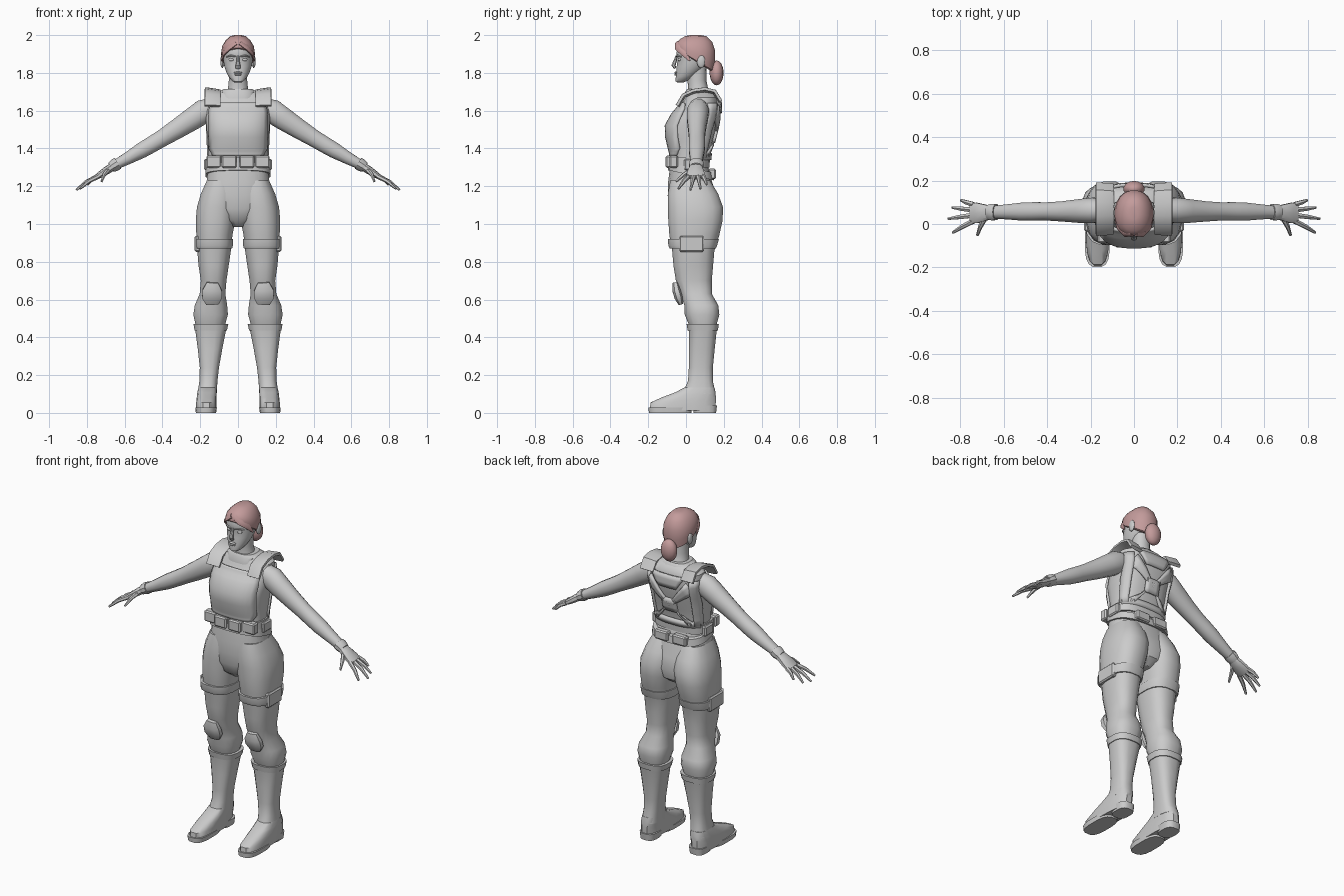
import bpy, bmesh
from math import sin, cos, pi, radians, copysign
from mathutils import Vector

HAIR = bpy.data.materials.new("hair_brown")
HAIR.diffuse_color = (0.55, 0.33, 0.33, 1)


def finish(name, bm, mirror=False, thick=0, mat=None, angle=35):
    bmesh.ops.recalc_face_normals(bm, faces=bm.faces)
    me = bpy.data.meshes.new(name)
    bm.to_mesh(me)
    bm.free()
    ob = bpy.data.objects.new(name, me)
    bpy.context.collection.objects.link(ob)
    if mat:
        me.materials.append(mat)
    bpy.ops.object.select_all(action='DESELECT')
    ob.select_set(True)
    bpy.context.view_layer.objects.active = ob
    bpy.ops.object.shade_smooth_by_angle(angle=radians(angle))
    if thick:
        m = ob.modifiers.new("Solid", 'SOLIDIFY')
        m.thickness, m.offset = thick, 0
    if mirror:
        ob.modifiers.new("Mirror", 'MIRROR')
    return ob


def skin(name, rings, **kw):
    """Bridge closed rings of points and cap both ends."""
    bm = bmesh.new()
    vs = [[bm.verts.new(p) for p in r] for r in rings]
    n = len(vs[0])
    for a, b in zip(vs, vs[1:]):
        for i in range(n):
            bm.faces.new((a[i], a[(i + 1) % n], b[(i + 1) % n], b[i]))
    bm.faces.new(vs[0])
    bm.faces.new(vs[-1])
    return finish(name, bm, **kw)


def unit(i, n, p):
    a = 2 * pi * (i + .5) / n
    f = lambda v: copysign(abs(v) ** (2 / p), v)
    return f(cos(a)), f(sin(a))


def loft(name, rows, n=16, p=2.4, **kw):
    """Rows: z, x0, x1, y0, y1 [, tilt along y] as superellipse sections."""
    rings = []
    for z, x0, x1, y0, y1, *t in rows:
        ring = []
        for i in range(n):
            u, v = unit(i, n, p)
            y = (y0 + y1) / 2 + v * (y1 - y0) / 2
            ring.append(((x0 + x1) / 2 + u * (x1 - x0) / 2, y,
                         z + (t[0] * (y - y0) if t else 0)))
        rings.append(ring)
    return skin(name, rings, **kw)


def sym(rows):
    return [(r[0], -r[1], r[1], *r[2:]) for r in rows]


def tube(name, path, n=10, p=2, ref=(0, 1, 0), **kw):
    """Path: (x, y, z, half width along ref, half thickness)."""
    pts = [Vector(q[:3]) for q in path]
    rings = []
    for k, c in enumerate(pts):
        d = (pts[min(k + 1, len(pts) - 1)] - pts[max(k - 1, 0)]).normalized()
        s = Vector(ref)
        s = (s - d * s.dot(d)).normalized()
        w = d.cross(s)
        rings.append([c + s * u * path[k][3] + w * v * path[k][4]
                      for u, v in (unit(i, n, p) for i in range(n))])
    return skin(name, rings, **kw)


def ball(name, c, s, seg=16, **kw):
    bm = bmesh.new()
    bmesh.ops.create_uvsphere(bm, u_segments=seg, v_segments=seg // 2 + 2, radius=1)
    bmesh.ops.scale(bm, vec=s, verts=bm.verts)
    bmesh.ops.translate(bm, vec=c, verts=bm.verts)
    return finish(name, bm, **kw)


def box(name, c, s, **kw):
    bm = bmesh.new()
    bmesh.ops.create_cube(bm, size=1)
    bmesh.ops.scale(bm, vec=s, verts=bm.verts)
    bmesh.ops.translate(bm, vec=c, verts=bm.verts)
    bmesh.ops.bevel(bm, geom=bm.edges[:], offset=.007, segments=1, affect='EDGES')
    return finish(name, bm, **kw)


# torso: z, half width, front y, back y
TORSO = [(1.20, .165, -.095, .135), (1.30, .16, -.085, .118), (1.37, .158, -.075, .122),
         (1.44, .163, -.092, .143), (1.50, .167, -.107, .158), (1.56, .172, -.083, .173),
         (1.62, .175, -.032, .178), (1.67, .165, -.005, .172), (1.70, .11, .008, .15),
         (1.715, .07, .015, .125)]
TP = 2.6
loft("torso", sym(TORSO), n=24, p=TP)


def torso_y(x, z, side):
    for a, b in zip(TORSO, TORSO[1:]):
        if z <= b[0]:
            break
    t = (z - a[0]) / (b[0] - a[0])
    h, y0, y1 = (a[k] + (b[k] - a[k]) * t for k in (1, 2, 3))
    e = (1 - min(abs(x) / h, .98) ** TP) ** (1 / TP)
    return (y0 + y1) / 2 + side * (e * (y1 - y0) / 2 + .006)


def patch(name, rows, side, nu=8, nv=3, **kw):
    """Plate hugging the torso; rows are pairs of (x, z) ends."""
    bm = bmesh.new()
    grid = []
    for k in range((len(rows) - 1) * nv + 1):
        j = min(k // nv, len(rows) - 2)
        t = k / nv - j
        ends = [Vector(a).lerp(Vector(b), t) for a, b in zip(rows[j], rows[j + 1])]
        line = [ends[0].lerp(ends[1], i / nu) for i in range(nu + 1)]
        grid.append([bm.verts.new((q.x, torso_y(q.x, q.y, side), q.y)) for q in line])
    for a, b in zip(grid, grid[1:]):
        for i in range(nu):
            bm.faces.new((a[i], a[i + 1], b[i + 1], b[i]))
    return finish(name, bm, thick=.016, **kw)


# vest: chest plate, back harness, shoulder straps, collar
patch("chest_plate", [((-w, z), (w, z)) for z, w in
      ((1.36, .13), (1.40, .15), (1.58, .155), (1.61, .15), (1.64, .125))], -1, nu=14)
patch("harness_cross", [((.155, 1.57), (.115, 1.63)), ((-.155, 1.35), (-.10, 1.35))], 1, 3, 8, mirror=True)
patch("harness_side", [((.125, 1.35), (.155, 1.35)), ((.13, 1.64), (.168, 1.64))], 1, 3, 8, mirror=True)
patch("harness_yoke", [((-.06, 1.585), (.06, 1.585)), ((-.11, 1.66), (.11, 1.66))], 1)
patch("harness_centre", [((-.045, 1.43), (.045, 1.43)), ((-.045, 1.51), (.045, 1.51))], 1, 4)
patch("harness_base", [((-.15, 1.34), (.15, 1.34)), ((-.15, 1.375), (.15, 1.375))], 1, 12, 1)
tube("shoulder_strap", [(.135, y, z, .042, .009) for y, z in
     ((-.045, 1.625), (-.012, 1.68), (.04, 1.702), (.1, 1.71), (.15, 1.70), (.182, 1.65))],
     n=8, p=8, ref=(1, 0, .15), mirror=True)
loft("collar", sym([(1.665, .10, -.012, .16), (1.70, .095, -.005, .15), (1.715, .075, .005, .135)]), p=2.8)

# belts and pouches
loft("belt", sym([(1.30, .168, -.092, .125), (1.355, .166, -.092, .128)]), n=24, p=2.8)
loft("hip_belt", sym([(1.285, .174, -.096, .15, -.22), (1.325, .17, -.094, .145, -.22)]), n=24, p=2.8)
for k, x in enumerate((.047, .128)):
    box(f"front_pouch_{k}", (x, -.085 + .02 * k, 1.33), (.08, .045, .065), mirror=True)
box("side_pouch", (.165, .03, 1.315), (.03, .08, .06), mirror=True)
box("back_pouch", (.06, .138, 1.265), (.09, .04, .055), mirror=True)

# pelvis and legs
loft("pelvis", sym([(.985, .035, -.03, .12), (1.02, .10, -.075, .165), (1.08, .17, -.092, .178),
     (1.15, .18, -.098, .162), (1.22, .168, -.096, .14), (1.30, .16, -.086, .12)]), n=20, p=2.5)
loft("trouser_leg", [(.44, .075, .22, .025, .155), (.52, .052, .238, -.008, .178),
     (.57, .056, .23, -.01, .172), (.63, .066, .204, -.03, .138), (.70, .06, .198, -.055, .138),
     (.78, .048, .21, -.068, .145), (.86, .036, .217, -.075, .152), (.94, .028, .222, -.09, .178),
     (1.02, .012, .225, -.096, .196), (1.09, .004, .219, -.098, .198), (1.16, .004, .198, -.098, .172),
     (1.23, .02, .166, -.085, .13)], p=2.5, mirror=True)
loft("thigh_band", [(.87, .03, .226, -.088, .16), (.885, .026, .23, -.095, .166),
     (.92, .025, .23, -.098, .176)], p=2.7, mirror=True)
box("thigh_pocket", (.215, .03, .895), (.03, .13, .085), mirror=True)
tube("knee_pad", [(.135, -.028, .575, .035, .012), (.137, -.038, .61, .056, .024),
     (.137, -.05, .65, .054, .024), (.135, -.056, .69, .032, .015)], n=8, p=2.6, ref=(1, 0, 0), mirror=True)

# boots
loft("boot_shaft", [(.10, .112, .215, -.02, .158), (.17, .108, .205, .01, .143),
     (.24, .10, .203, .014, .143), (.34, .082, .214, .014, .153), (.43, .064, .226, .014, .163),
     (.465, .056, .232, .008, .17)], p=2.7, mirror=True)
loft("boot_cuff", [(.435, .058, .231, .008, .17), (.47, .05, .237, .002, .175)], p=2.7, mirror=True)
loft("boot_foot", [(.012, .114, .222, -.194, .158), (.055, .113, .222, -.19, .16),
     (.082, .113, .219, -.13, .16), (.108, .112, .216, -.06, .158), (.135, .112, .21, -.008, .152)],
     p=2.9, mirror=True)
loft("boot_toe_sole", [(0, .115, .224, -.198, .03), (.028, .111, .227, -.2, .03)], p=2.9, mirror=True)
loft("boot_heel", [(0, .118, .212, .04, .16), (.04, .113, .216, .035, .165)], p=2.9, mirror=True)

# arms and cuffs
tube("arm", [(.135, .065, 1.61, .05, .06), (.185, .063, 1.595, .06, .066), (.24, .06, 1.557, .057, .062),
     (.325, .058, 1.502, .048, .054), (.40, .058, 1.455, .043, .047), (.455, .058, 1.422, .044, .045),
     (.51, .057, 1.39, .043, .043), (.58, .056, 1.35, .036, .034), (.66, .054, 1.307, .029, .025)],
     n=12, p=2.1, mirror=True)
tube("wrist_cuff", [(.635, .055, 1.322, .039, .033), (.652, .055, 1.312, .04, .034),
     (.672, .054, 1.30, .035, .028)], n=10, mirror=True)

# hands
tube("palm", [(.65, .054, 1.312, .028, .02), (.69, .052, 1.287, .04, .022),
     (.725, .051, 1.264, .049, .018), (.752, .05, 1.247, .046, .013)], n=10, p=2.6, mirror=True)
for nm, a, b in (("little", (.74, .09, 1.254), (.798, .11, 1.208)), ("ring", (.745, .065, 1.252), (.838, .076, 1.187)),
                 ("middle", (.745, .04, 1.251), (.856, .024, 1.18)), ("index", (.74, .014, 1.252), (.836, -.04, 1.187)),
                 ("thumb", (.685, .03, 1.287), (.722, -.052, 1.225))):
    a, b = Vector(a), Vector(b)
    mid = a.lerp(b, .5) + Vector((.004, 0, .006))
    ref = (1, 0, .5) if nm == "thumb" else (0, 1, 0)
    tube(nm + "_finger", [(*a, .013, .013), (*mid, .011, .011), (*b, .006, .006)], n=6, ref=ref, mirror=True)

# neck and head
loft("neck", sym([(1.66, .075, .0, .15), (1.71, .055, .012, .118), (1.76, .05, .008, .108),
     (1.83, .05, .005, .11)]), n=14, p=2.1)
loft("head", sym([(1.75, .02, -.046, -.012), (1.755, .034, -.055, .025, .12), (1.775, .052, -.055, .065, .15),
     (1.80, .063, -.052, .085, .1), (1.835, .073, -.05, .105), (1.87, .079, -.045, .125),
     (1.895, .081, -.052, .135), (1.935, .08, -.048, .14), (1.97, .062, -.025, .125), (1.988, .03, .01, .09)]),
     n=20, p=2.15)
tube("nose", [(0, -.05, 1.89, .007, .005), (0, -.058, 1.862, .009, .01), (0, -.066, 1.84, .014, .012),
     (0, -.058, 1.824, .014, .007)], n=8, ref=(1, 0, 0))
ball("upper_lip", (0, -.053, 1.801), (.022, .009, .006))
ball("lower_lip", (0, -.053, 1.791), (.018, .009, .006))
ball("eye", (.034, -.033, 1.87), (.016, .011, .009), mirror=True)
tube("brow", [(.014, -.05, 1.887, .006, .004), (.038, -.045, 1.892, .007, .005),
     (.06, -.025, 1.885, .005, .003)], n=6, ref=(0, 1, 0), mirror=True)
ball("ear", (.083, .08, 1.86), (.011, .022, .034), mirror=True)

# hair, fringe and tied bun
loft("hair_cap", sym([(1.925, .08, -.048, .135, -.64), (1.932, .087, -.056, .148, -.6),
     (1.945, .09, -.056, .156, -.4), (1.962, .084, -.05, .156, -.22), (1.98, .066, -.032, .14, -.1),
     (1.994, .042, -.005, .11), (2.0, .018, .02, .08)]), n=20, p=2.15, mat=HAIR)
for s in (1, -1):
    tube("fringe_lock", [(s * .01, -.048, 1.96, .014, .007), (s * .045, -.046, 1.935, .018, .008),
         (s * .074, -.014, 1.905, .016, .008), (s * .086, .02, 1.865, .006, .004)],
         n=8, ref=(0, .6, 1), mat=HAIR)
ball("hair_tie", (0, .138, 1.835), (.026, .022, .022), mat=HAIR)
ball("hair_bun", (0, .162, 1.80), (.05, .037, .066), seg=14, mat=HAIR)
